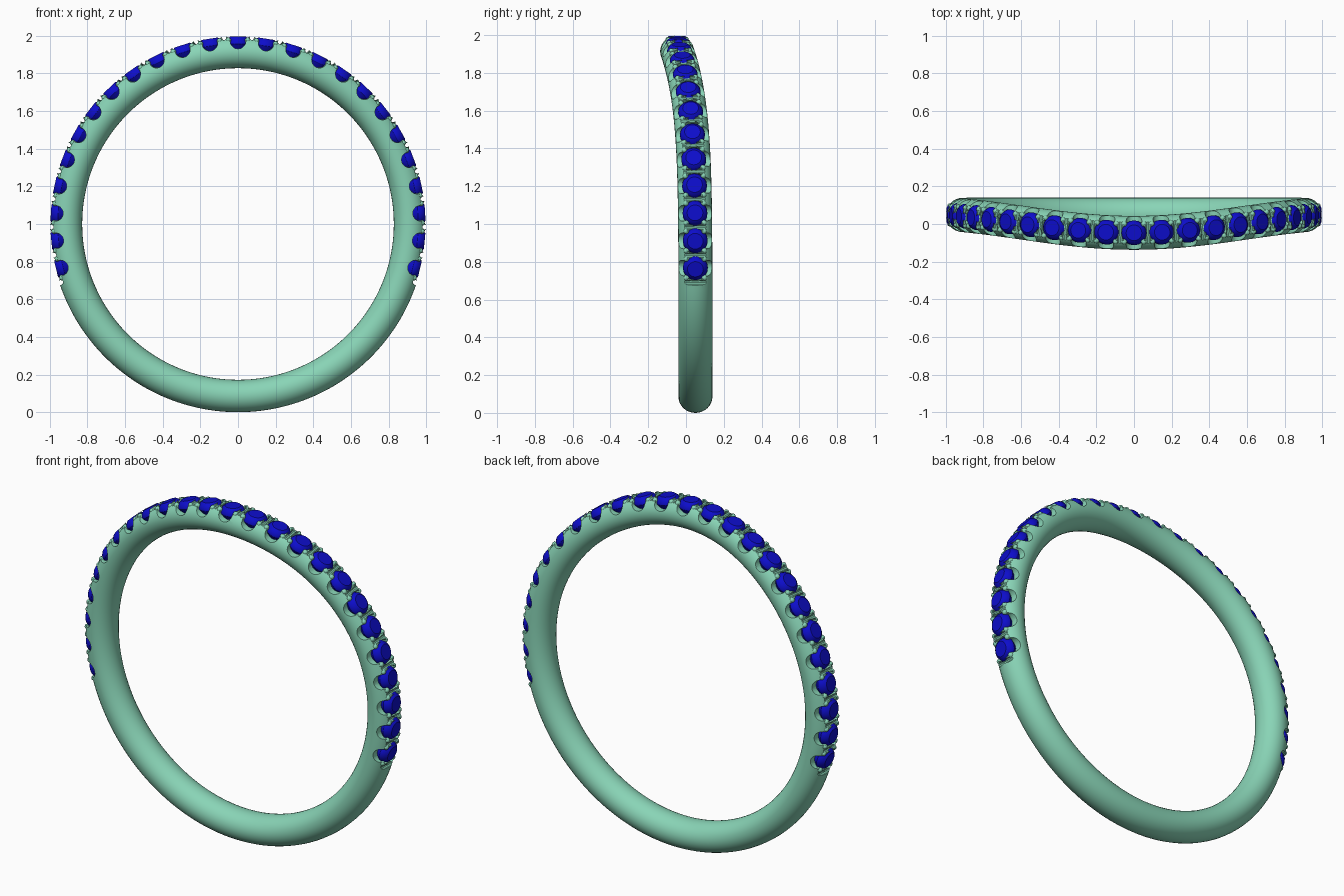
import bpy, bmesh, math
from mathutils import Matrix, Vector

if "Cube" in bpy.data.objects:
    bpy.data.objects.remove(bpy.data.objects["Cube"])

STEP = math.radians(8.66)     # angle between stones
COUNT = 12                    # stones on each side of the top one
RING_R, TUBE_R, TUBE_W = 0.914, 0.086, 0.09


def sway(phi):
    # sideways curve of the band, dipping forward at the top
    return 0.05 - 0.097 * math.exp(-(phi / math.radians(45)) ** 2)


def frame(phi):
    # local axes: x along the band, y across it, z outward from the ring centre
    r = Vector((math.sin(phi), 0, math.cos(phi)))
    slope = (sway(phi + 0.01) - sway(phi - 0.01)) / 0.02
    t = Vector((math.cos(phi), slope, -math.sin(phi))).normalized()
    w = r.cross(t)
    m = Matrix((t, w, r)).transposed().to_4x4()
    m.translation = (0, sway(phi), 1)
    return m


def material(name, rgb):
    m = bpy.data.materials.new(name)
    m.diffuse_color = (*rgb, 1)
    m.use_nodes = True
    m.node_tree.nodes["Principled BSDF"].inputs["Base Color"].default_value = m.diffuse_color
    return m


def finish(bm, name, mat=None):
    bmesh.ops.recalc_face_normals(bm, faces=bm.faces)
    me = bpy.data.meshes.new(name)
    bm.to_mesh(me)
    bm.free()
    ob = bpy.data.objects.new(name, me)
    bpy.context.collection.objects.link(ob)
    if mat:
        me.materials.append(mat)
    return ob


def smooth(ob, angle):
    bpy.ops.object.select_all(action='DESELECT')
    ob.select_set(True)
    bpy.context.view_layer.objects.active = ob
    bpy.ops.object.shade_smooth_by_angle(angle=math.radians(angle))


def lathe(bm, m, profile, n):
    # closed solid turned around the local z axis, profile of (radius, height)
    rings = [[bm.verts.new(m @ Vector((r * math.cos(2 * math.pi * i / n),
                                       r * math.sin(2 * math.pi * i / n), h)))
              for i in range(n)] for r, h in profile]
    for a, b in zip(rings, rings[1:]):
        for i in range(n):
            bm.faces.new((a[i], a[(i + 1) % n], b[(i + 1) % n], b[i]))
    bm.faces.new(rings[0])
    bm.faces.new(rings[-1])


metal = material("mint_metal", (0.25, 0.66, 0.47))
blue = material("blue_stone", (0.004, 0.004, 0.6))
stones = [k * STEP for k in range(-COUNT, COUNT + 1)]
gaps = [(k - 0.5) * STEP for k in range(-COUNT, COUNT + 2)]

# band: round section swept along the swaying circle
bm = bmesh.new()
N, S = 192, 32
rings = []
for i in range(N):
    phi = -math.pi + 2 * math.pi * i / N
    m = frame(phi)
    rings.append([bm.verts.new(m @ Vector((0, TUBE_W * math.cos(2 * math.pi * j / S),
                                           RING_R + TUBE_R * math.sin(2 * math.pi * j / S))))
                  for j in range(S)])
for i in range(N):
    a, b = rings[i], rings[(i + 1) % N]
    for j in range(S):
        bm.faces.new((a[j], a[(j + 1) % S], b[(j + 1) % S], b[j]))
band = finish(bm, "band", metal)


# cutters: stone seats, side scallops and grooves between the prongs
def cross_bar(bm, phi, radius, height, n):
    turn = Matrix.Translation((0, 0, height)) @ Matrix.Rotation(math.pi / 2, 4, 'X')
    lathe(bm, frame(phi) @ turn, [(radius, -0.15), (radius, 0.15)], n)


seat, scallop, groove = bmesh.new(), bmesh.new(), bmesh.new()
for phi in stones:
    lathe(seat, frame(phi), [(0.03, 0.905), (0.066, 0.955), (0.066, 1.06)], 28)
    cross_bar(scallop, phi, 0.042, 0.973, 20)
for phi in gaps:
    cross_bar(groove, phi, 0.013, 0.992, 10)
for bm, name in ((seat, "seat_cutter"), (scallop, "scallop_cutter"), (groove, "groove_cutter")):
    cutter = finish(bm, name)
    cutter.hide_render = True
    mod = band.modifiers.new(name, 'BOOLEAN')
    mod.operation, mod.solver, mod.object = 'DIFFERENCE', 'EXACT', cutter
    bpy.context.view_layer.objects.active = band
    bpy.ops.object.modifier_apply(modifier=mod.name)
    bpy.data.objects.remove(cutter)
smooth(band, 35)

# stones: table, crown, girdle and pavilion
bm = bmesh.new()
for phi in stones:
    lathe(bm, frame(phi), [(0.012, 0.89), (0.045, 0.925), (0.066, 0.957), (0.066, 0.967),
                           (0.056, 0.985), (0.042, 0.996)], 20)
gems = finish(bm, "stones", blue)
smooth(gems, 30)

# prongs: four small rounded pins holding each stone
bm = bmesh.new()
for phi in stones:
    for sx in (-1, 1):
        for sy in (-1, 1):
            m = frame(phi) @ Matrix.Translation((sx * 0.052, sy * 0.047, 0))
            lathe(bm, m, [(0.015, 0.93), (0.015, 0.979), (0.011, 0.987), (0.005, 0.99)], 10)
prongs = finish(bm, "prongs", metal)
smooth(prongs, 50)
